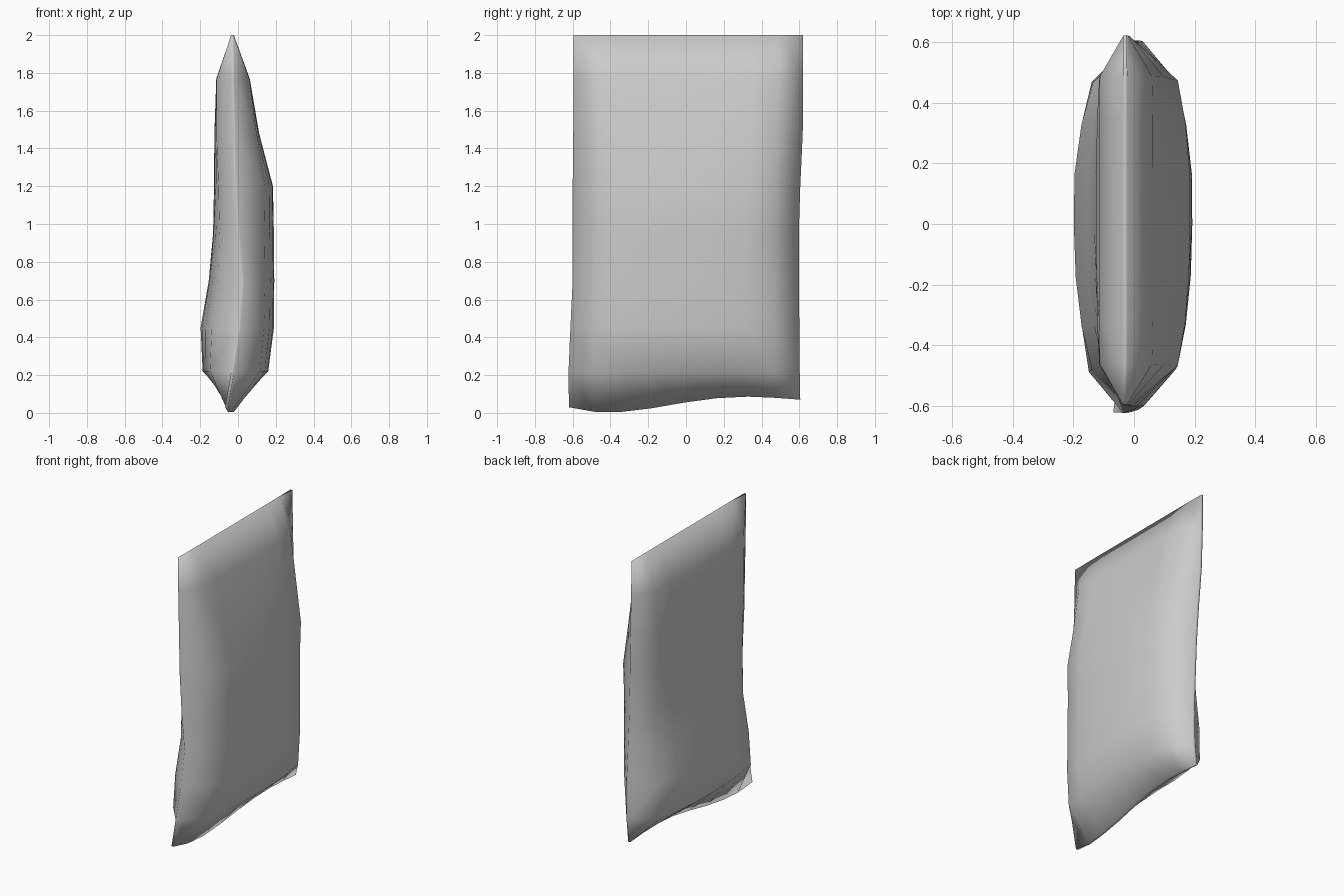
import bpy, bmesh

if "Cube" in bpy.data.objects:
    bpy.data.objects.remove(bpy.data.objects["Cube"])

# rows from top to bottom:
# height, left belly x, right belly x, front seam x, back seam x, front edge y, back edge y, boxiness
ROWS = [
    (2.00, -0.035, -0.022, -0.03, -0.03, -0.595, 0.62, 1.0),
    (1.77, -0.115, 0.062, -0.027, -0.027, -0.595, 0.62, 1.0),
    (1.48, -0.125, 0.112, -0.02, -0.02, -0.597, 0.618, 0.7),
    (1.20, -0.127, 0.185, -0.012, -0.008, -0.60, 0.605, 0.3),
    (0.95, -0.132, 0.19, 0.002, 0.002, -0.60, 0.597, 0.1),
    (0.70, -0.155, 0.192, 0.024, 0.012, -0.60, 0.598, 0.0),
    (0.45, -0.198, 0.19, 0.006, 0.022, -0.612, 0.60, 0.0),
    (0.22, -0.187, 0.16, -0.028, 0.02, -0.622, 0.602, 0.2),
    (0.00, -0.03, -0.01, -0.06, 0.005, -0.62, 0.605, 0.0),
]
COLS = [-1, -0.78, -0.55, -0.28, 0, 0.28, 0.55, 0.78, 1]
BELLY = [0, 0.70, 0.87, 0.97, 1, 0.99, 0.88, 0.70, 0]
BOXY = [0, 0.97, 1, 1, 1, 1, 1, 0.97, 0]
HEM_Z = [0.03, 0.006, 0.005, 0.025, 0.055, 0.078, 0.086, 0.08, 0.07]
HEM_X = [-0.06, -0.045, -0.03, -0.02, -0.01, 0.0, 0.003, 0.005, 0.005]
SEAM = 0.008  # half width of the edge seam

bm = bmesh.new()


def panel(side):
    """Grid of vertices for one padded face: side -1 is left, 1 is right."""
    grid = []
    for r, (z, left, right, sf, sb, yf, yb, box) in enumerate(ROWS):
        line = []
        for c, u in enumerate(COLS):
            t = (u + 1) / 2
            y = yf + (yb - yf) * t
            if r == len(ROWS) - 1:
                x, h = HEM_X[c] + side * SEAM, HEM_Z[c]
            else:
                w = BELLY[c] + (BOXY[c] - BELLY[c]) * box
                seam = sf + (sb - sf) * t + side * min(SEAM, (right - left) / 2)
                belly = left if side < 0 else right
                x, h = seam + (belly - seam) * w, z
            line.append(bm.verts.new((x, y, h)))
        grid.append(line)
    for a, b in zip(grid, grid[1:]):
        for i in range(len(COLS) - 1):
            bm.faces.new((a[i], a[i + 1], b[i + 1], b[i]))
    return grid


def border(g):
    return g[0] + [row[-1] for row in g[1:]] + g[-1][-2::-1] + [row[0] for row in g[-2:0:-1]]


# two padded faces joined by a narrow seam strip
p, q = border(panel(-1)), border(panel(1))
for i in range(len(p)):
    j = (i + 1) % len(p)
    bm.faces.new((p[i], p[j], q[j], q[i]))
bmesh.ops.recalc_face_normals(bm, faces=bm.faces)

mesh = bpy.data.meshes.new("hanging_cushion")
bm.to_mesh(mesh)
bm.free()
cushion = bpy.data.objects.new("hanging_cushion", mesh)
bpy.context.collection.objects.link(cushion)
for poly in mesh.polygons:
    poly.use_smooth = True
